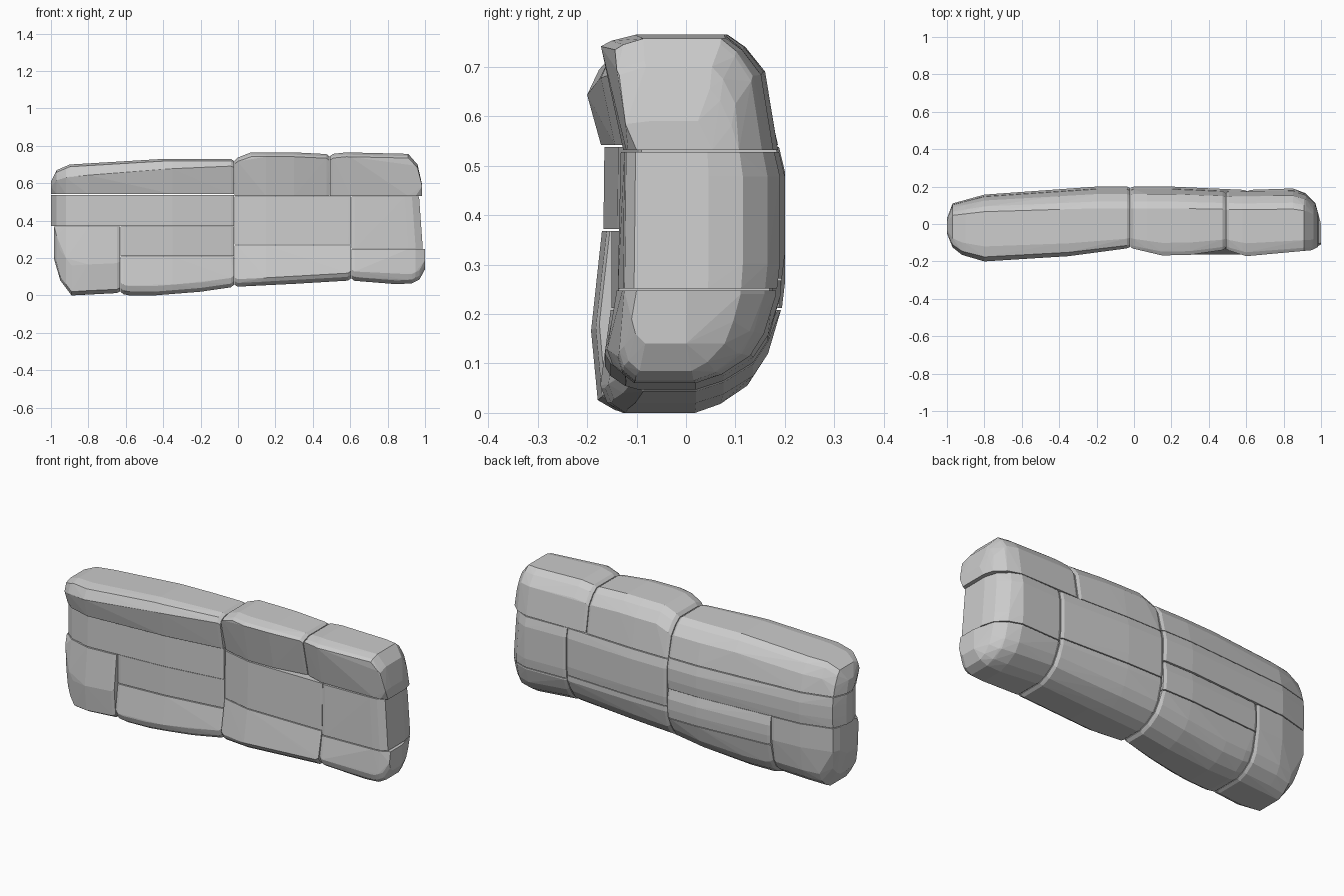
import bpy, bmesh

if "Cube" in bpy.data.objects:
    bpy.data.objects.remove(bpy.data.objects["Cube"])

# Shared plan and elevation curves of the wall, as (x, value)
FRONT = [(-1, -.05), (-.97, -.125), (-.92, -.165), (-.8, -.2), (-.35, -.172), (-.02, -.128),
         (.15, -.168), (.3, -.165), (.49, -.137), (.6, -.172), (.95, -.14), (1, -.115)]
BACK = [(-1, .03), (-.97, .11), (-.8, .157), (-.2, .2), (.2, .2), (.6, .182),
        (.85, .19), (.92, .165), (.97, .115), (1, .0)]
TOP = [(-1, .61), (-.97, .67), (-.9, .70), (-.4, .73), (-.02, .73), (.07, .765),
       (.3, .765), (.49, .755), (.58, .765), (.91, .757), (.96, .70), (.985, .59)]
BOTTOM = [(-.98, .2), (-.95, .08), (-.89, .0), (-.66, .015), (-.58, .0), (-.45, .0),
          (-.2, .02), (-.02, .046), (.3, .062), (.6, .08), (.85, .06), (.93, .065),
          (.97, .085), (1, .14)]


def at(curve, x):
    if x <= curve[0][0]:
        return curve[0][1]
    for (xa, a), (xb, b) in zip(curve, curve[1:]):
        if x <= xb:
            return a + (b - a) * (x - xa) / (xb - xa)
    return curve[-1][1]


def section(kind, x, z0, z1, d0, d1, k, s):
    """Side profile of a stone at x; d0/d1 recess the front at its bottom/top."""
    f, b = at(FRONT, x), at(BACK, x) * s
    if x > .9:
        d0, d1 = d0 * .5, d1 * .5
    f0, f1 = min(f + d0, -.02) * s, min(f + d1, -.02) * s
    if kind == "top":
        t = at(TOP, x) - (1 - s) * .3
        return [(f0, z0), (f1, z0 + (t - z0) * k), (f1 * .88, t - .012), (f1 * .6, t),
                (b * .42, t), (b * .6, max(t - .025, z0)), (b * .8, max(t - .075, z0)),
                (b * .93, z0)]
    if kind == "bottom":
        t = at(BOTTOM, x) + (1 - s) * .3
        return [(f1, z1), (f0, min(t + k, z1)), (f0 * .93, min(t + .02, z1)),
                (f0 * .75, t), (b * .1, t), (b * .38, t + .018),
                (b * .68, min(t + .055, z1)), (b * .83, min(t + .1, z1)),
                (b * .96, min(z1, .24)), (b * .96, z1)]
    return [(f0, z0), (f1, z1), (b * .94, z1), (b, z1 - .05), (b, z0 + .05), (b * .97, z0)]


def stone(name, kind, x0, x1, z0, z1, d0, d1, k=(.9, .9), lean=0):
    g, c = .002, .018
    stations = {}
    # narrow chamfers where stones meet, plain ends at the outside
    stations.update({x0: 1} if x0 < -.9 else {x0 + g: .965, x0 + c: 1})
    stations.update({x1: 1} if x1 > .9 else {x1 - g: .965, x1 - c: 1})
    for curve in (FRONT, BACK, TOP, BOTTOM):
        for x, _ in curve:
            left = x0 if x0 < -.9 else x0 + .03
            right = x1 - (.03 if x1 < .9 else .005)
            if left < x < right:
                stations[x] = 1
    bm = bmesh.new()
    for x, s in stations.items():
        kx = k[0] + (k[1] - k[0]) * (x - x0) / (x1 - x0)
        for y, z in section(kind, x, z0 + g, z1 - g, d0, d1, kx, s):
            shift = lean * (z - z0) / (z1 - z0) if x > .9 else 0
            bm.verts.new((x + shift, y, z))
    bmesh.ops.remove_doubles(bm, verts=bm.verts, dist=.0005)
    bmesh.ops.convex_hull(bm, input=bm.verts)
    loose = [v for v in bm.verts if not v.link_faces]
    bmesh.ops.delete(bm, geom=loose, context="VERTS")
    bmesh.ops.recalc_face_normals(bm, faces=bm.faces)
    me = bpy.data.meshes.new(name)
    bm.to_mesh(me)
    bm.free()
    bpy.context.collection.objects.link(bpy.data.objects.new(name, me))


# Capping course
stone("cap_stone_left", "top", -1, -.02, .54, .73, .028, 0, (.57, .8))
stone("cap_stone_middle", "top", -.02, .49, .53, .76, .045, 0)
stone("cap_stone_right", "top", .49, .985, .53, .76, .045, 0)
# Middle course
stone("long_stone_left", "mid", -1, -.02, .37, .54, .033, .035)
stone("inner_stone_left", "mid", -.63, -.02, .21, .37, .038, .038)
stone("middle_stone", "mid", -.02, .605, .27, .53, .036, .042)
stone("end_stone_right", "mid", .605, .988, .25, .53, .032, .038, lean=-.02)
# Base course; k is the height of the front bulge
stone("end_stone_left", "bottom", -.985, -.63, 0, .37, .008, .03, (.16, .16))
stone("base_stone_left", "bottom", -.63, -.02, 0, .21, .015, .036, (.05, .05))
stone("base_stone_middle", "bottom", -.02, .605, .05, .27, .004, .035, (.04, .04))
stone("base_stone_right", "bottom", .605, 1, .06, .25, .01, .03, (.05, .05))
